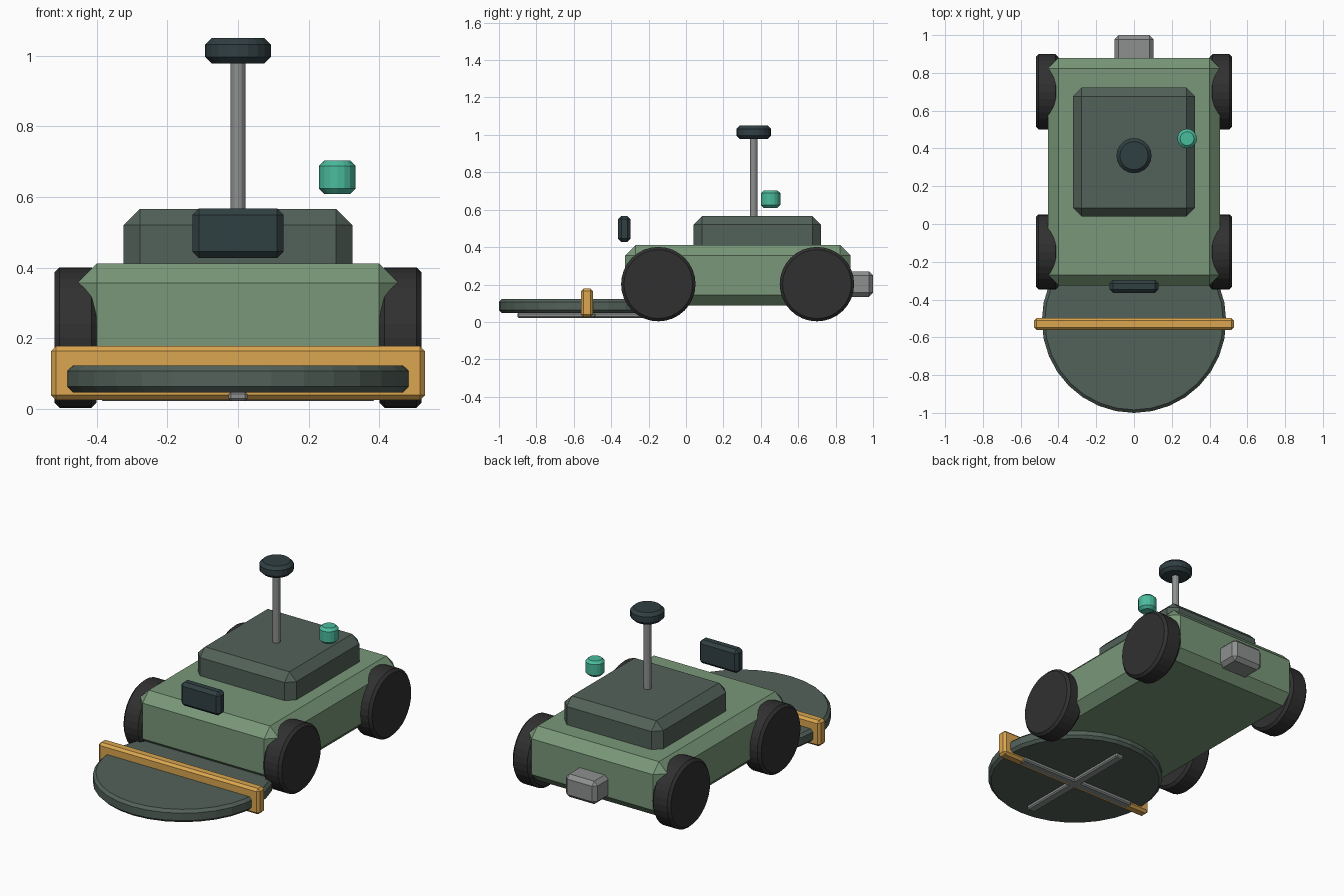
import bpy, bmesh
from math import radians
from mathutils import Matrix

if "Cube" in bpy.data.objects:
    bpy.data.objects.remove(bpy.data.objects["Cube"])


def material(name, rgb):
    m = bpy.data.materials.new(name)
    m.diffuse_color = (*rgb, 1)
    m.use_nodes = True
    m.node_tree.nodes["Principled BSDF"].inputs["Base Color"].default_value = m.diffuse_color
    return m


GREEN = material("body_green", (0.19, 0.31, 0.19))
DARK = material("dark_green", (0.085, 0.12, 0.10))
RUBBER = material("rubber", (0.03, 0.03, 0.03))
SLATE = material("slate", (0.03, 0.05, 0.055))
AMBER = material("amber", (0.70, 0.38, 0.08))
TEAL = material("teal", (0.07, 0.50, 0.34))
METAL = material("metal", (0.27, 0.28, 0.28))


def finish(name, bm, edges, chamfer, mat):
    if chamfer:
        bmesh.ops.bevel(bm, geom=edges, offset=chamfer, segments=1,
                        affect='EDGES', clamp_overlap=True)
    bmesh.ops.recalc_face_normals(bm, faces=bm.faces[:])
    me = bpy.data.meshes.new(name)
    bm.to_mesh(me)
    bm.free()
    me.materials.append(mat)
    ob = bpy.data.objects.new(name, me)
    bpy.context.collection.objects.link(ob)
    return ob


def box(name, x, y, z, chamfer, mat):
    """Chamfered box from (min, max) ranges."""
    bm = bmesh.new()
    bmesh.ops.create_cube(bm, size=1)
    for v in bm.verts:
        v.co = [(lo + hi) / 2 + c * (hi - lo) for c, (lo, hi) in zip(v.co, (x, y, z))]
    return finish(name, bm, bm.edges[:], chamfer, mat)


def cylinder(name, centre, radius, depth, sides, chamfer, mat, axis='Z'):
    """Cylinder with chamfered rims."""
    bm = bmesh.new()
    bmesh.ops.create_cone(bm, cap_ends=True, segments=sides, radius1=radius,
                          radius2=radius, depth=depth)
    rims = [e for e in bm.edges if abs(e.verts[0].co.z - e.verts[1].co.z) < 1e-5]
    ob = finish(name, bm, rims, chamfer, mat)
    turn = Matrix.Rotation(radians(90), 4, 'Y') if axis == 'X' else Matrix()
    ob.data.transform(Matrix.Translation(centre) @ turn)
    return ob


# Chassis and raised cover
box("chassis", (-0.455, 0.455), (-0.325, 0.88), (0.088, 0.412), 0.056, GREEN)
box("top_cover", (-0.324, 0.324), (0.04, 0.722), (0.36, 0.566), 0.046, DARK)

# Wheels
for side, sx in (("left", -1), ("right", 1)):
    for end, y in (("front", -0.148), ("rear", 0.70)):
        cylinder(f"{end}_{side}_wheel", (sx * 0.46, y, 0.202), 0.199, 0.12, 32,
                 0.015, RUBBER, 'X')

# Cutter deck, crossed blades and guard bar
DECK_Y = -0.512
cylinder("cutter_deck", (0, DECK_Y, 0.085), 0.488, 0.076, 32, 0.016, DARK)
box("cross_blade", (-0.39, 0.39), (DECK_Y - 0.027, DECK_Y + 0.027), (0.022, 0.049), 0.007, METAL)
box("long_blade", (-0.027, 0.027), (DECK_Y - 0.39, DECK_Y + 0.39), (0.022, 0.049), 0.007, METAL)
box("guard_bar", (-0.529, 0.529), (-0.562, -0.497), (0.025, 0.178), 0.014, AMBER)

# Antenna mast and head
cylinder("mast", (0, 0.362, 0.75), 0.021, 0.50, 12, 0, METAL)
cylinder("mast_head", (0, 0.362, 1.014), 0.093, 0.071, 20, 0.018, SLATE)

# Beacon, front sensor and rear hitch
cylinder("beacon", (0.281, 0.452, 0.656), 0.052, 0.094, 16, 0.015, TEAL)
box("front_sensor", (-0.129, 0.129), (-0.364, -0.296), (0.427, 0.567), 0.018, SLATE)
box("rear_hitch", (-0.104, 0.104), (0.80, 1.0), (0.134, 0.27), 0.022, METAL)
